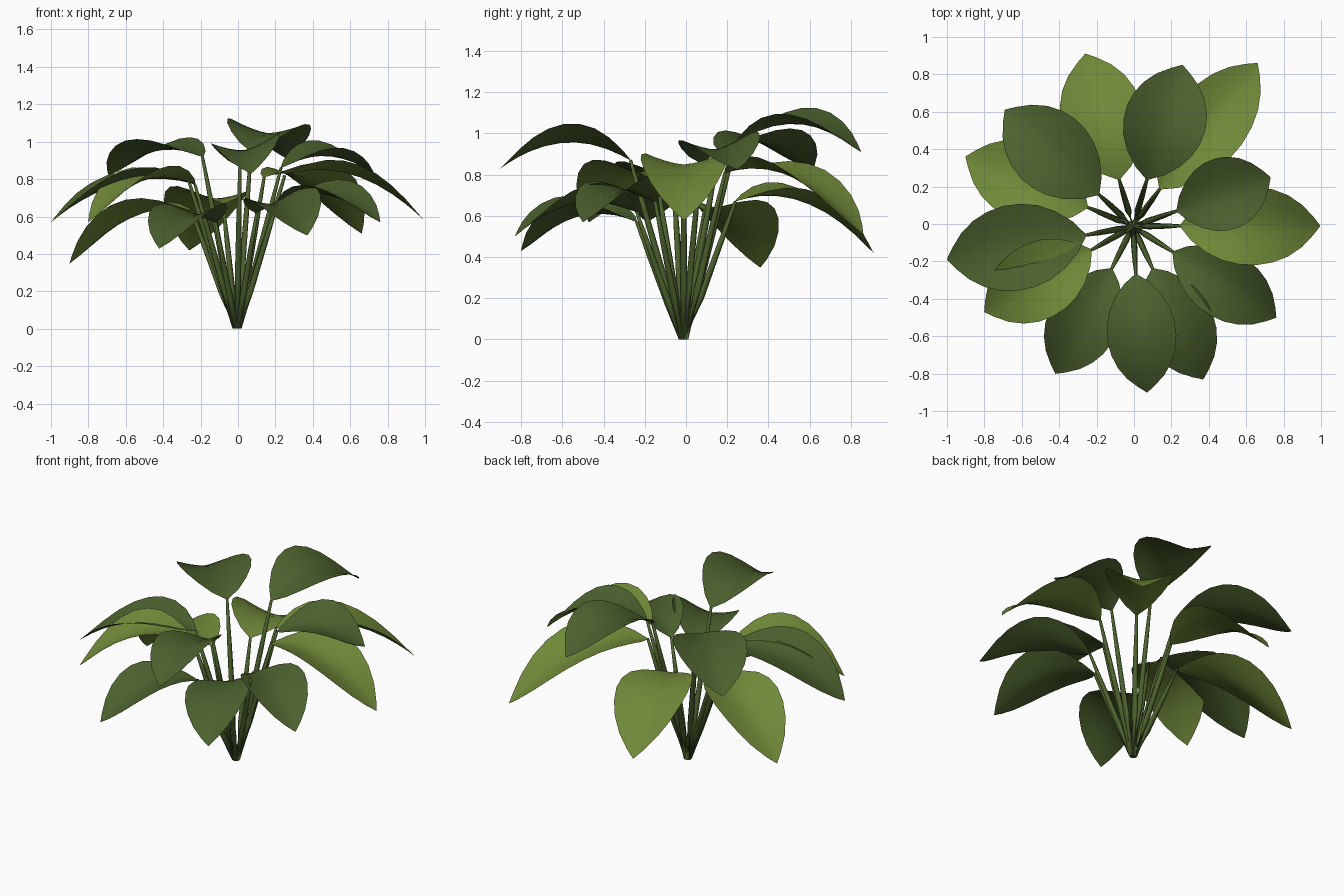
import bpy
import bmesh
from mathutils import Vector

cube = bpy.data.objects.get("Cube")
if cube:
    bpy.data.objects.remove(cube, do_unlink=True)


def material(name, rgb):
    mat = bpy.data.materials.new(name)
    mat.use_nodes = True
    mat.diffuse_color = (*rgb, 1)
    bsdf = mat.node_tree.nodes["Principled BSDF"]
    bsdf.inputs["Base Color"].default_value = (*rgb, 1)
    bsdf.inputs["Roughness"].default_value = 0.8
    return mat


dark = material("dark_green", (0.072, 0.12, 0.027))
light = material("light_green", (0.16, 0.25, 0.04))


def make_object(name, bm, mat):
    mesh = bpy.data.meshes.new(name)
    bm.to_mesh(mesh)
    bm.free()
    mesh.materials.append(mat)
    for poly in mesh.polygons:
        poly.use_smooth = True
    obj = bpy.data.objects.new(name, mesh)
    bpy.context.collection.objects.link(obj)


def bridge(bm, rows, closed=False):
    """Join neighbouring rows of vertices with quads."""
    for a, b in zip(rows, rows[1:]):
        count = len(a)
        for i in range(count if closed else count - 1):
            j = (i + 1) % count
            bm.faces.new((a[i], a[j], b[j], b[i]))


# Leaf outline: position along the midrib, relative half width
OUTLINE = [(0, 0.04), (0.07, 0.36), (0.18, 0.67), (0.3, 0.88), (0.42, 0.98), (0.54, 1),
           (0.66, 0.93), (0.77, 0.78), (0.87, 0.54), (0.95, 0.24), (1, 0.01)]
ACROSS = 8


def leaf(name, base, tip, width, arch, roll, mat):
    base, tip = Vector(base), Vector(tip)
    out = tip - base
    side = Vector((-out.y, out.x, 0)).normalized()
    bm = bmesh.new()
    rows = []
    for t, w in OUTLINE:
        mid = base.lerp(tip, t)
        mid.z += 4 * arch * t * (1 - t)
        row = []
        for i in range(ACROSS + 1):
            s = (2 * i / ACROSS - 1) * w
            # edges curl upward, with a slight roll to one side
            lift = 0.065 * abs(s) ** 1.5 + roll * s
            row.append(bm.verts.new(mid + side * s * width + Vector((0, 0, lift))))
        rows.append(row)
    bridge(bm, rows)
    bmesh.ops.recalc_face_normals(bm, faces=bm.faces)
    if sum(f.normal.z for f in bm.faces) < 0:
        bmesh.ops.reverse_faces(bm, faces=bm.faces)
    make_object(name, bm, mat)


HUB = Vector((-0.005, -0.012, 0))


def stem(name, top):
    top = Vector(top)
    foot = HUB + Vector((top.x, top.y, 0)).normalized() * 0.011
    quat = (top - foot).to_track_quat('Z', 'Y')
    bm = bmesh.new()
    rings = []
    for t, r in ((0, 0.013), (0.3, 0.017), (0.7, 0.014), (1, 0.008)):
        ring = bmesh.ops.create_circle(bm, segments=8, radius=r)["verts"]
        for v in ring:
            # foot stays flat on the ground
            turned = v.co.copy() if t == 0 else quat @ v.co
            v.co = turned + foot.lerp(top, t)
        rings.append(ring)
    bridge(bm, rings, closed=True)
    bm.faces.new(rings[0])
    bm.faces.new(rings[-1])
    bmesh.ops.recalc_face_normals(bm, faces=bm.faces)
    make_object(name, bm, dark)


# Leaf base, leaf tip, half width, arch, roll, colour
LEAVES = [
    ((0.07, 0.24, 0.95), (0.26, 0.85, 0.91), 0.22, 0.115, 0.015, dark),
    ((-0.08, 0.24, 0.67), (-0.26, 0.91, 0.42), 0.22, 0.12, 0.015, light),
    ((-0.19, 0.16, 0.92), (-0.69, 0.61, 0.82), 0.215, 0.08, -0.005, dark),
    ((-0.25, 0.09, 0.63), (-0.90, 0.36, 0.35), 0.21, 0.105, 0.012, light),
    ((-0.26, -0.06, 0.78), (-1.00, -0.19, 0.57), 0.23, 0.10, 0.01, dark),
    ((-0.23, -0.14, 0.77), (-0.80, -0.47, 0.57), 0.205, 0.12, 0.005, light),
    ((-0.12, -0.24, 0.57), (-0.42, -0.80, 0.43), 0.19, 0.097, 0, dark),
    ((0.01, -0.27, 0.87), (0.07, -0.90, 0.83), 0.185, 0.105, 0.028, dark),
    ((0.10, -0.24, 0.62), (0.37, -0.83, 0.50), 0.192, 0.10, 0.032, dark),
    ((0.21, -0.15, 0.67), (0.76, -0.50, 0.57), 0.18, 0.095, 0.015, dark),
    ((0.25, -0.01, 0.82), (0.995, -0.01, 0.58), 0.21, 0.12, 0, light),
    ((0.23, 0.07, 0.86), (0.73, 0.25, 0.825), 0.195, 0.08, 0.02, dark),
    ((0.14, 0.19, 0.81), (0.66, 0.86, 0.51), 0.20, 0.125, -0.015, light),
]
for number, (base, tip, width, arch, roll, mat) in enumerate(LEAVES, 1):
    leaf(f"leaf_{number}", base, tip, width, arch, roll, mat)
    stem(f"stem_{number}", base)
